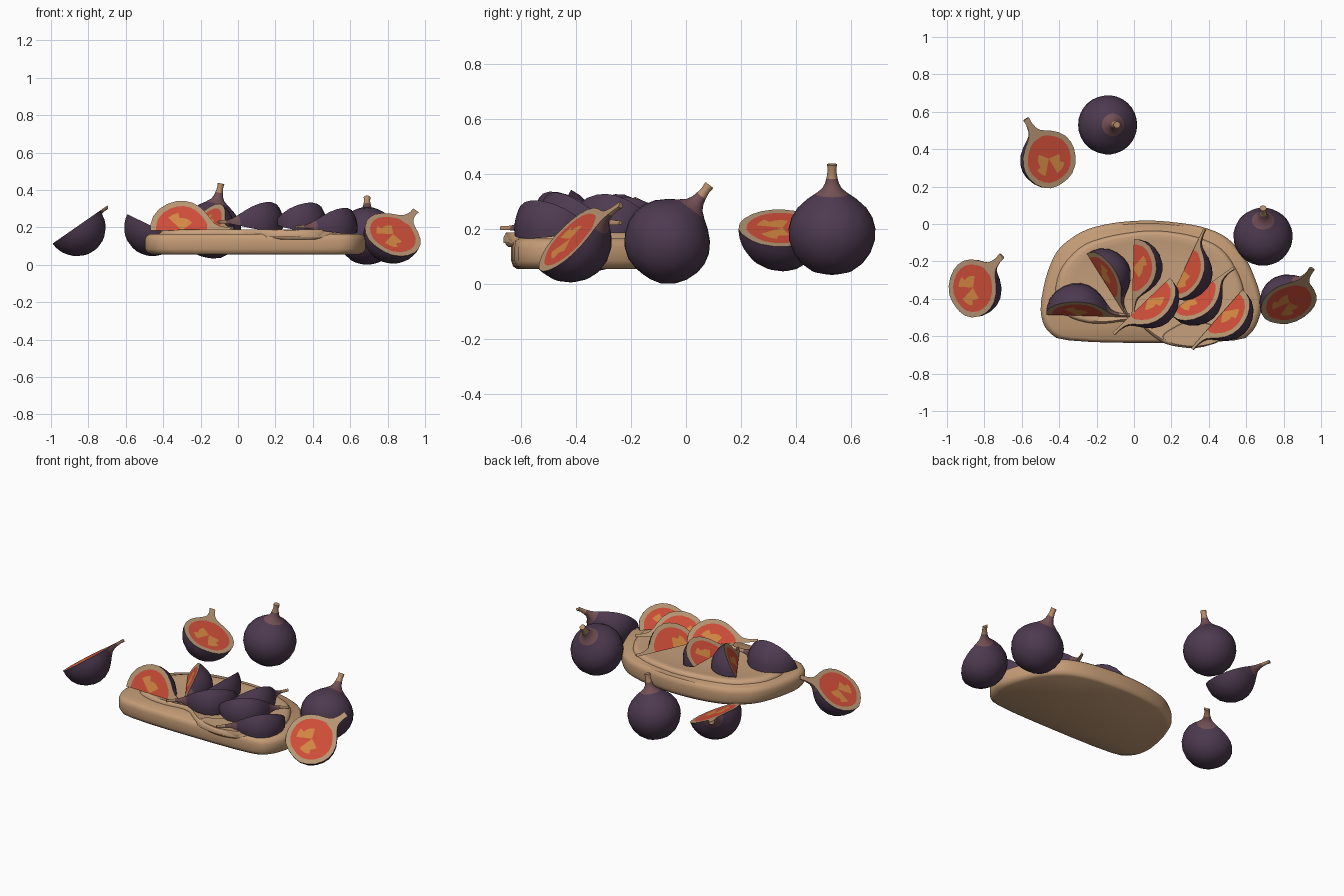
import bpy, bmesh
from math import radians, cos, sin
from mathutils import Vector, Matrix

if "Cube" in bpy.data.objects:
    bpy.data.objects.remove(bpy.data.objects["Cube"])


def material(name, colour):
    m = bpy.data.materials.new(name)
    m.use_nodes = True
    m.diffuse_color = (*colour, 1)
    bsdf = m.node_tree.nodes["Principled BSDF"]
    bsdf.inputs["Base Color"].default_value = (*colour, 1)
    bsdf.inputs["Roughness"].default_value = 0.8
    return m


SKIN, NECK, STEM, RIM, RED, SEED = range(6)
FIG = [material("purple_skin", (0.075, 0.042, 0.08)),
       material("mauve_neck", (0.17, 0.08, 0.09)),
       material("tan_stem", (0.47, 0.27, 0.15)),
       material("pale_rim", (0.47, 0.3, 0.17)),
       material("red_flesh", (0.62, 0.075, 0.04)),
       material("orange_seeds", (0.66, 0.24, 0.055))]
CRUST = material("bread_tan", (0.55, 0.33, 0.18))
CREAM = material("spread_tan", (0.57, 0.35, 0.2))


def finish(name, bm, mats, sharp):
    bmesh.ops.remove_doubles(bm, verts=bm.verts, dist=0.0001)
    bmesh.ops.recalc_face_normals(bm, faces=bm.faces)
    me = bpy.data.meshes.new(name)
    bm.to_mesh(me)
    bm.free()
    for m in mats:
        me.materials.append(m)
    me.shade_smooth()
    me.set_sharp_from_angle(angle=radians(sharp))
    ob = bpy.data.objects.new(name, me)
    bpy.context.collection.objects.link(ob)
    return ob


# Fig outline from the blossom end to the stem tip: radius, height
PROFILE = [(0, -.154), (.035, -.152), (.075, -.141), (.113, -.113), (.14, -.075),
           (.156, -.03), (.158, .01), (.148, .05), (.125, .087), (.093, .117),
           (.06, .14), (.036, .16), (.025, .18), (.02, .2), (.016, .225),
           (.018, .25), (0, .25)]
RINGS = [1, .82, .6, .42, .2, 0]


def fig(name, centre, axis, up, start=0, end=360, scale=1):
    """Revolve the outline between two angles, with coloured flesh on the cuts."""
    bm = bmesh.new()
    y = Vector(up).normalized()
    z = Vector(axis)
    z = (z - y * z.dot(y)).normalized()
    x = y.cross(z)
    frame = Matrix((x, y, z)).transposed()

    def row(angle, ring=1):
        c, s = cos(radians(angle)), sin(radians(angle))
        pts = []
        for r, h in PROFILE:
            if ring < 1:
                r, h = r * ring, min(h, .15) * ring
            pts.append(bm.verts.new(frame @ Vector((r * c, r * s, h)) * scale + Vector(centre)))
        return pts

    def strip(a, b, rule):
        for i in range(len(PROFILE) - 1):
            f = bm.faces.new((a[i], a[i + 1], b[i + 1], b[i]))
            f.material_index = rule((PROFILE[i][1] + PROFILE[i + 1][1]) / 2)

    def skin_rule(h):
        return STEM if h > .19 else NECK if h > .15 else SKIN

    steps = max(5, round((end - start) / 12))
    rows = [row(start + (end - start) * i / steps) for i in range(steps + 1)]
    for a, b in zip(rows, rows[1:]):
        strip(a, b, skin_rule)
    if end - start < 360:
        for angle, low, high in ((start, -.16, -.05), (end, -.1, .11)):
            cut = [row(angle, k) for k in RINGS]
            for k, (a, b) in enumerate(zip(cut, cut[1:])):
                strip(a, b, lambda h: RIM if k == 0 else
                      SEED if k > 2 and low < h < high or k == 2 and low < h < low + .06 else RED)
    return finish(name, bm, FIG, 35)


def slab(name, outline, levels, mat):
    """Rounded slab: stack of the outline at (height, inset factor)."""
    pts = [Vector(p) for p in outline]
    for _ in range(2):
        pts = [q for a, b in zip(pts, pts[1:] + pts[:1]) for q in (a.lerp(b, .22), a.lerp(b, .78))]
    mid = sum(pts, Vector((0, 0))) / len(pts)
    bm = bmesh.new()
    loops = [[bm.verts.new((*(mid + (p - mid) * k), h)) for p in pts] for h, k in levels]
    for a, b in zip(loops, loops[1:]):
        for i in range(len(pts)):
            j = (i + 1) % len(pts)
            bm.faces.new((a[i], a[j], b[j], b[i]))
    bm.faces.new(loops[0])
    bm.faces.new(loops[-1])
    return finish(name, bm, [mat], 45)


# Bread slice and the spread on it
slab("bread_slice",
     [(-.38, -.635), (.57, -.635), (.65, -.56), (.69, -.44), (.66, -.32), (.6, -.18),
      (.49, -.06), (.34, -.005), (.1, .022), (-.1, .01), (-.27, -.03), (-.41, -.13),
      (-.47, -.27), (-.505, -.45), (-.48, -.56)],
     [(.055, .94), (.065, .98), (.085, 1), (.135, 1), (.155, .985), (.166, .95)], CRUST)
slab("spread",
     [(-.36, -.5), (-.2, -.54), (0, -.51), (.1, -.6), (.18, -.65), (.35, -.67),
      (.52, -.6), (.6, -.46), (.58, -.3), (.48, -.13), (.32, -.06), (.1, -.03),
      (-.12, -.06), (-.28, -.11), (-.4, -.24), (-.43, -.4)],
     [(.15, 1), (.168, 1), (.182, .975), (.188, .93), (.182, .84), (.178, .5)], CREAM)
# Drip over the front edge
slab("spread_drip", [(.12, -.6), (.2, -.645), (.33, -.662), (.46, -.635), (.5, -.56), (.3, -.5)],
     [(.135, .8), (.145, .95), (.17, 1), (.188, .93)], CREAM)

# Whole figs
fig("whole_fig_back", (-.14, .53, .19), (.05, .022, .25), (0, 1, 0))
fig("whole_fig_side", (.69, -.065, .16), (.01, .15, .2), (1, 0, 0))

# Half figs: the second direction points into the body, away from the cut
fig("half_fig_right", (-.86, -.34, .205), (.15, .17, .11), (.57, 0, -.82), 0, 180)
fig("half_fig_back", (-.455, .35, .205), (-.12, .21, .06), (-.43, 0, -.9), 0, 180)
fig("half_fig_left", (.83, -.42, .165), (.14, .16, .16), (-.3, .68, -.67), 0, 180)

# Wedges on the spread: centre, stem heading, start and end angle, scale
WEDGES = [((-.3, -.49, .185), (1, -.03), 0, 65, 1.1),
          ((-.17, -.29, .19), (.53, -.85), 0, 60, 1),
          ((-.005, -.235, .22), (-.03, -1), -15, 38, 1),
          ((.075, -.4, .225), (-.72, -.69), -15, 42, 1.05),
          ((.265, -.25, .21), (.42, .9), 132, 190, 1),
          ((.32, -.38, .22), (.8, .58), 136, 195, 1.03),
          ((.475, -.47, .2), (-.66, -.75), -12, 40, 1.03)]
for n, (centre, heading, start, end, size) in enumerate(WEDGES, 1):
    fig(f"fig_wedge_{n}", centre, (*heading, 0), (0, 0, 1), start, end, size)
